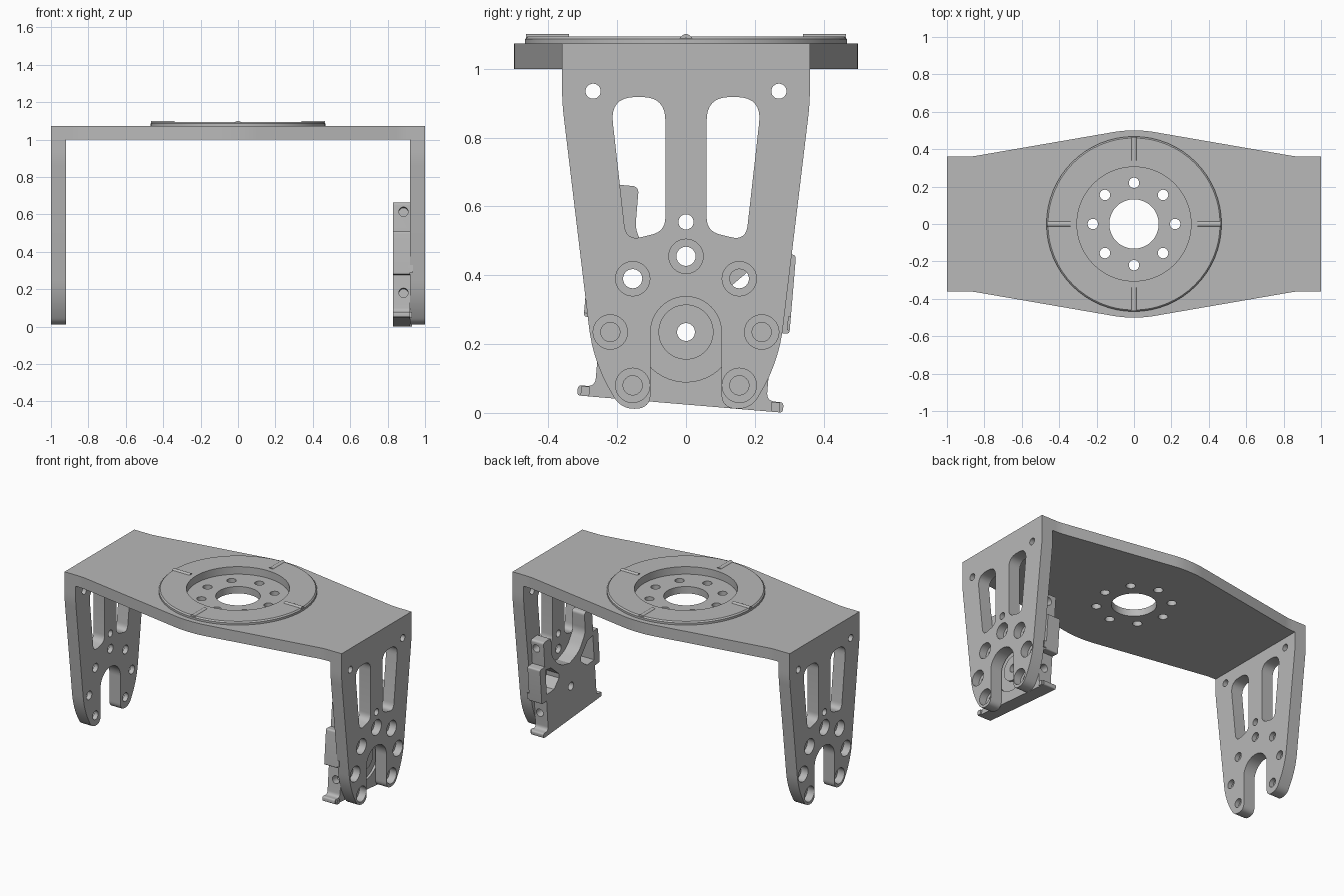
import bpy, bmesh, math
from mathutils import Vector

cube = bpy.data.objects.get("Cube")
if cube:
    bpy.data.objects.remove(cube, do_unlink=True)

grey = bpy.data.materials.new("machined_grey")
grey.use_nodes = True
grey.diffuse_color = (0.48, 0.48, 0.48, 1)
grey.node_tree.nodes["Principled BSDF"].inputs["Base Color"].default_value = (0.48, 0.48, 0.48, 1)


def finish(name, bm):
    bmesh.ops.recalc_face_normals(bm, faces=bm.faces)
    mesh = bpy.data.meshes.new(name)
    bm.to_mesh(mesh)
    bm.free()
    mesh.materials.append(grey)
    obj = bpy.data.objects.new(name, mesh)
    bpy.context.collection.objects.link(obj)
    return obj


def prism(name, pts, axis, lo, hi):
    """Extrude a 2D outline along an axis from lo to hi."""
    place = {"x": lambda u, v: (lo, u, v), "y": lambda u, v: (u, lo, v), "z": lambda u, v: (u, v, lo)}[axis]
    bm = bmesh.new()
    face = bm.faces.new([bm.verts.new(place(u, v)) for u, v in pts])
    moved = bmesh.ops.extrude_face_region(bm, geom=[face])["geom"]
    shift = Vector([hi - lo if a == axis else 0 for a in "xyz"])
    bmesh.ops.translate(bm, vec=shift, verts=[g for g in moved if isinstance(g, bmesh.types.BMVert)])
    return finish(name, bm)


def circle(u, v, r, n=40):
    return [(u + r * math.cos(math.tau * i / n), v + r * math.sin(math.tau * i / n)) for i in range(n)]


def rect(u0, u1, v0, v1):
    return [(u0, v0), (u1, v0), (u1, v1), (u0, v1)]


def rounded(corners, steps=8):
    """Round each (u, v, trim) corner of a closed outline."""
    out = []
    for i, (u, v, trim) in enumerate(corners):
        p = Vector((u, v))
        if trim == 0:
            out.append(tuple(p))
            continue
        a = p + (Vector(corners[i - 1][:2]) - p).normalized() * trim
        b = p + (Vector(corners[(i + 1) % len(corners)][:2]) - p).normalized() * trim
        for k in range(steps + 1):
            t = k / steps
            out.append(tuple(a * (1 - t) ** 2 + p * 2 * t * (1 - t) + b * t * t))
    return out


def mirrored(half):
    return half + [(-c[0],) + tuple(c[1:]) for c in reversed(half) if abs(c[0]) > 1e-6]


def cut(target, cutter):
    mod = target.modifiers.new("cut", "BOOLEAN")
    mod.operation, mod.solver, mod.object = "DIFFERENCE", "EXACT", cutter
    bpy.context.view_layer.objects.active = target
    bpy.ops.object.modifier_apply(modifier=mod.name)
    bpy.data.objects.remove(cutter, do_unlink=True)


def smooth(obj):
    bpy.ops.object.select_all(action="DESELECT")
    obj.select_set(True)
    bpy.context.view_layer.objects.active = obj
    bpy.ops.object.shade_smooth_by_angle(angle=math.radians(25))


PLATE_TOP, PLATE_LOW, PIVOT = 1.073, 1.0, 0.235
parts = []

# Top plate, widening to a blunt point at front and back
quarter = [(1, 0.36, 0), (0.87, 0.36, 0.03), (0.06, 0.5, 0.05)]
right_half = [(x, -y, t) for x, y, t in reversed(quarter)] + quarter
top_plate = prism("top_plate", rounded(mirrored(right_half)), "z", PLATE_LOW, PLATE_TOP)
cut(top_plate, prism("cutter", circle(0, 0, 0.305, 64), "z", 1.045, 1.2))
cut(top_plate, prism("cutter", circle(0, 0, 0.132, 64), "z", 0.9, 1.2))
for i in range(8):
    a = math.tau * i / 8
    cut(top_plate, prism("cutter", circle(0.22 * math.cos(a), 0.22 * math.sin(a), 0.028, 24), "z", 0.9, 1.2))
parts.append(top_plate)

# Raised ring with chamfered rim
bm = bmesh.new()
profile = [(0.305, 1.07), (0.468, 1.07), (0.468, 1.086), (0.46, 1.094), (0.305, 1.094)]
verts = [bm.verts.new((r, 0, z)) for r, z in profile]
edges = [bm.edges.new((verts[i - 1], verts[i])) for i in range(len(verts))]
bmesh.ops.spin(bm, geom=verts + edges, cent=(0, 0, 0), axis=(0, 0, 1), angle=math.tau, steps=64)
bmesh.ops.remove_doubles(bm, verts=bm.verts, dist=1e-4)
parts.append(finish("raised_ring", bm))

# Four radial pins lying in the ring
for i in range(4):
    pin = prism(f"radial_pin_{i + 1}", circle(0, 1.083, 0.018, 24), "y", 0.34, 0.465)
    pin.rotation_euler.z = i * math.pi / 2
    parts.append(pin)

# Side arms: tapered, forked at the foot, with windows and counterbored holes
slot_r = 0.103
slot = [(slot_r * math.cos(a), PIVOT + slot_r * math.sin(a), 0)
        for a in [math.pi / 2 * k / 12 for k in range(13)]]
arm_half = [(0.36, PLATE_LOW, 0), (0.36, 0.9, 0.04), (0.27, 0.15, 0.1),
            (0.19, 0.012, 0.04), (slot_r, 0.012, 0.045)] + slot
window = [(0.06, 0.918, 0.068), (0.221, 0.918, 0.075), (0.174, 0.5, 0.045), (0.06, 0.528, 0.04)]
bolt_holes = [(0, 0.455)] + [(s * y, z) for s in (-1, 1) for y, z in ((0.155, 0.39), (0.22, 0.235), (0.155, 0.08))]
for name, side in (("left_arm", 1), ("right_arm", -1)):
    arm = prism(name, rounded(mirrored(arm_half)), "x", side * 0.92, side)
    for s in (-1, 1):
        cut(arm, prism("cutter", [(s * u, v) for u, v in rounded(window)], "x", side * 0.8, side * 1.1))
        cut(arm, prism("cutter", circle(s * 0.27, 0.935, 0.022, 24), "x", side * 0.8, side * 1.1))
    cut(arm, prism("cutter", circle(0, 0.555, 0.022, 24), "x", side * 0.8, side * 1.1))
    for y, z in bolt_holes:
        cut(arm, prism("cutter", circle(y, z, 0.028, 24), "x", side * 0.8, side * 1.1))
        cut(arm, prism("cutter", circle(y, z, 0.05, 32), "x", side * 0.95, side * 1.1))
    parts.append(arm)

# Tilted mounting block inside the left arm, drawn about the pivot
block_half = [(0.3, -0.21, 0.01), (0.3, -0.18, 0.012), (0.25, -0.18, 0.025), (0.25, 0.02, 0),
              (0.3, 0.02, 0.01), (0.3, 0.25, 0.012), (0.25, 0.25, 0), (0.25, 0.41, 0.015),
              (0.172, 0.41, 0.02), (0.172, 0.28, 0.03), (0.1, 0.185, 0.05), (0, 0.155, 0)]
block = prism("mounting_block", rounded(mirrored(block_half)), "x", 0.83, 0.92)
opening = [(0.115, 0.14), (0.19, 0.215), (0.245, 0.225), (0.245, 0.06), (0.17, 0.06), (0.115, 0.11)]
for s in (-1, 1):
    cut(block, prism("cutter", [(s * u, v) for u, v in opening], "x", 0.7, 1))
    for z in (0.36, -0.075):
        cut(block, prism("cutter", circle(0.885, z, 0.025, 24), "y", s * 0.2, s * 0.4))
cut(block, prism("cutter", circle(0, 0, 0.145, 48), "x", 0.905, 1))
cut(block, prism("cutter", circle(0, 0, 0.026, 24), "x", 0.7, 1))
tilted = [block]

# Round hub in the block's recess, and small locating lips on its edges
hub = prism("pivot_hub", circle(0, 0, 0.08, 48), "x", 0.9, 0.92)
cut(hub, prism("cutter", circle(0, 0, 0.026, 24), "x", 0.7, 1))
tilted.append(hub)
for s, label in ((-1, "front"), (1, "back")):
    tilted.append(prism(f"{label}_side_lip", rect(s * 0.292, s * 0.3, 0.03, 0.07), "x", 0.91, 0.935))
    tilted.append(prism(f"{label}_foot_lip", rect(s * 0.265, s * 0.29, -0.21, -0.182), "x", 0.91, 0.93))
for obj in tilted:
    obj.location.z = PIVOT
    obj.rotation_euler.x = math.radians(-4.8)

for obj in parts + tilted:
    smooth(obj)
